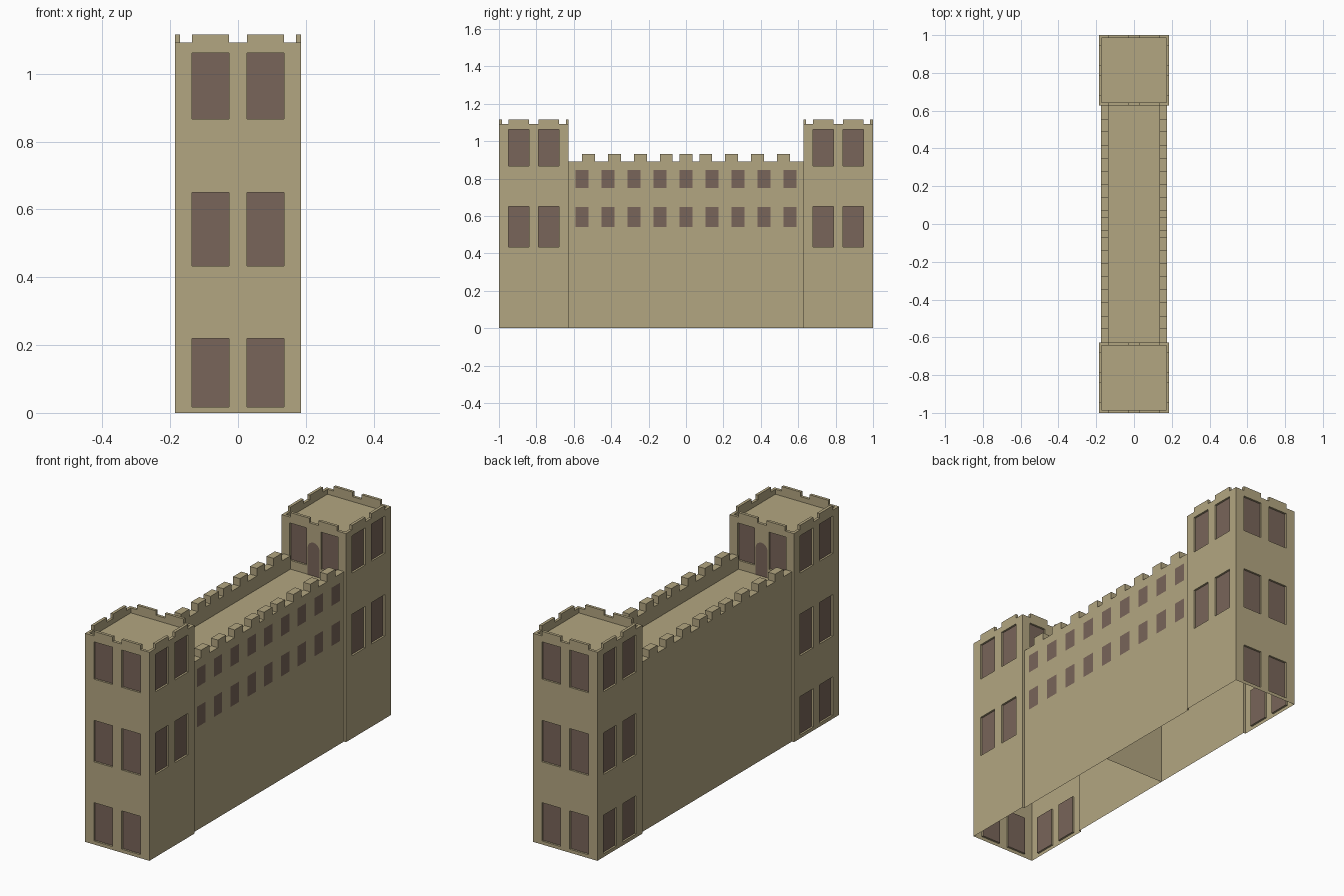
import bpy, bmesh, math
from mathutils import Vector

if "Cube" in bpy.data.objects:
    bpy.data.objects.remove(bpy.data.objects["Cube"])


def material(name, color):
    m = bpy.data.materials.new(name)
    m.diffuse_color = color
    m.use_nodes = True
    m.node_tree.nodes["Principled BSDF"].inputs["Base Color"].default_value = m.diffuse_color
    return m


STONE = material("stone", (0.45, 0.38, 0.22, 1))
DARK = material("window_brown", (0.19, 0.13, 0.10, 1))

HALF, TOP, TOWER_Y = 0.1865, 1.092, 0.8135      # tower half width, wall top, centre
END = TOWER_Y - HALF                            # inner face of the towers
WING, WING_TOP, ROOF = 0.175, 0.89, 0.82        # wing half width, wall top, roof
COLS = [(-0.135, -0.026), (0.026, 0.135)]
ROWS = [(0.018, 0.219), (0.433, 0.65), (0.866, 1.061)]


def finish(bm, name):
    me = bpy.data.meshes.new(name)
    bmesh.ops.remove_doubles(bm, verts=bm.verts, dist=1e-5)
    bm.to_mesh(me)
    bm.free()
    me.materials.append(STONE)
    me.materials.append(DARK)
    ob = bpy.data.objects.new(name, me)
    bpy.context.collection.objects.link(ob)
    return ob


def face(bm, pts, mat=0):
    f = bm.faces.new([bm.verts.new(p) for p in pts])
    f.material_index = mat


def box(bm, x0, x1, y0, y1, z0, z1):
    v = bmesh.ops.create_cube(bm, size=1)["verts"]
    for p in v:
        p.co = (x0 if p.co.x < 0 else x1, y0 if p.co.y < 0 else y1,
                z0 if p.co.z < 0 else z1)


def wall(bm, cy, n, windows, opening=None, depth=0.01):
    """Wall sheet facing n, cut in a grid, with recessed dark windows."""
    n = Vector((n[0], n[1], 0))
    u = Vector((-n.y, n.x, 0))
    base = Vector((0, cy, 0)) + n * HALF
    holes = windows + ([opening] if opening else [])
    us = sorted({-HALF, HALF} | {w[i] for w in holes for i in (0, 1)})
    zs = sorted({0, TOP} | {w[i] for w in holes for i in (2, 3)})

    def at(a, z, d=0):
        return base + u * a + Vector((0, 0, z)) - n * d

    def inside(w, a, z):
        return w[0] < a < w[1] and w[2] < z < w[3]
    for a, b in zip(us, us[1:]):
        for c, d in zip(zs, zs[1:]):
            if not any(inside(w, (a + b) / 2, (c + d) / 2) for w in holes):
                face(bm, [at(a, c), at(b, c), at(b, d), at(a, d)])
    for a, b, c, d in windows:
        ring = [(a, c), (b, c), (b, d), (a, d)]
        face(bm, [at(*p, depth) for p in ring], 1)
        for p, q in zip(ring, ring[1:] + ring[:1]):
            face(bm, [at(*p), at(*q), at(*q, depth), at(*p, depth)])


def tower(s, name):
    cy = s * TOWER_Y
    bm = bmesh.new()
    grid = [(a, b, c, d) for a, b in COLS for c, d in ROWS]
    upper = [w for w in grid if w[2] > 0.3]
    inner = [(a, b, *ROWS[2]) for a, b in ((-0.14, -0.042), (0.042, 0.14))]
    wall(bm, cy, (0, s), grid)
    wall(bm, cy, (-1, 0), grid)
    wall(bm, cy, (1, 0), upper)
    wall(bm, cy, (0, -s), inner, (-WING, WING, 0, ROOF))
    # parapet ledge and sunken roof
    t = 0.015

    def ring(h, z):
        return [(x * h, cy + y * h, z) for x, y in ((-1, -1), (1, -1), (1, 1), (-1, 1))]
    r = [ring(HALF, TOP), ring(HALF - t, TOP), ring(HALF - t, 1.066)]
    for lo, hi in zip(r, r[1:]):
        for i in range(4):
            j = (i + 1) % 4
            face(bm, [lo[i], lo[j], hi[j], hi[i]])
    face(bm, r[2])
    finish(bm, name)
    # two merlons per side
    bm = bmesh.new()
    for k in (-1, 1):
        lo, hi = sorted((k * HALF, k * (HALF - t)))
        for a, b in COLS:
            box(bm, lo, hi, cy + a, cy + b, TOP, 1.116)
            box(bm, a, b, cy + lo, cy + hi, TOP, 1.116)
    finish(bm, name + "_merlons")
    # arched roof door
    bm = bmesh.new()
    y = s * (END - 0.002)
    pts = [(-0.035, y, ROOF), (0.035, y, ROOF)]
    pts += [(0.035 * math.cos(math.pi * i / 8), y, 0.96 + 0.035 * math.sin(math.pi * i / 8))
            for i in range(9)]
    face(bm, pts if s > 0 else pts[::-1], 1)
    finish(bm, name + "_door")


tower(-1, "front_tower")
tower(1, "back_tower")

# wing: one profile of walls, parapets and roof run between the towers
bm = bmesh.new()
half = [(WING, 0), (WING, WING_TOP), (0.135, WING_TOP), (0.135, ROOF)]
prof = half + [(-x, z) for x, z in reversed(half)]
for (x0, z0), (x1, z1) in zip(prof, prof[1:]):
    face(bm, [(x0, -END, z0), (x0, END, z0), (x1, END, z1), (x1, -END, z1)])
finish(bm, "wing")

# cross wall inside the wing
bm = bmesh.new()
face(bm, [(-WING, 0, 0), (WING, 0, 0), (WING, 0, ROOF), (-WING, 0, ROOF)])
finish(bm, "cross_wall")

# wing merlons
bm = bmesh.new()
for y in (-0.521, -0.382, -0.243, -0.105, 0, 0.105, 0.243, 0.382, 0.521):
    for lo, hi in ((-WING, -0.135), (0.135, WING)):
        box(bm, lo, hi, y - 0.034, y + 0.034, WING_TOP, 0.93)
finish(bm, "wing_merlons")

# flush wing windows, right side only
bm = bmesh.new()
for i in range(-4, 5):
    y, x = i * 0.139, WING + 0.001
    for c, d in ((0.54, 0.647), (0.75, 0.845)):
        face(bm, [(x, y - 0.035, c), (x, y + 0.035, c), (x, y + 0.035, d), (x, y - 0.035, d)], 1)
finish(bm, "wing_windows")
